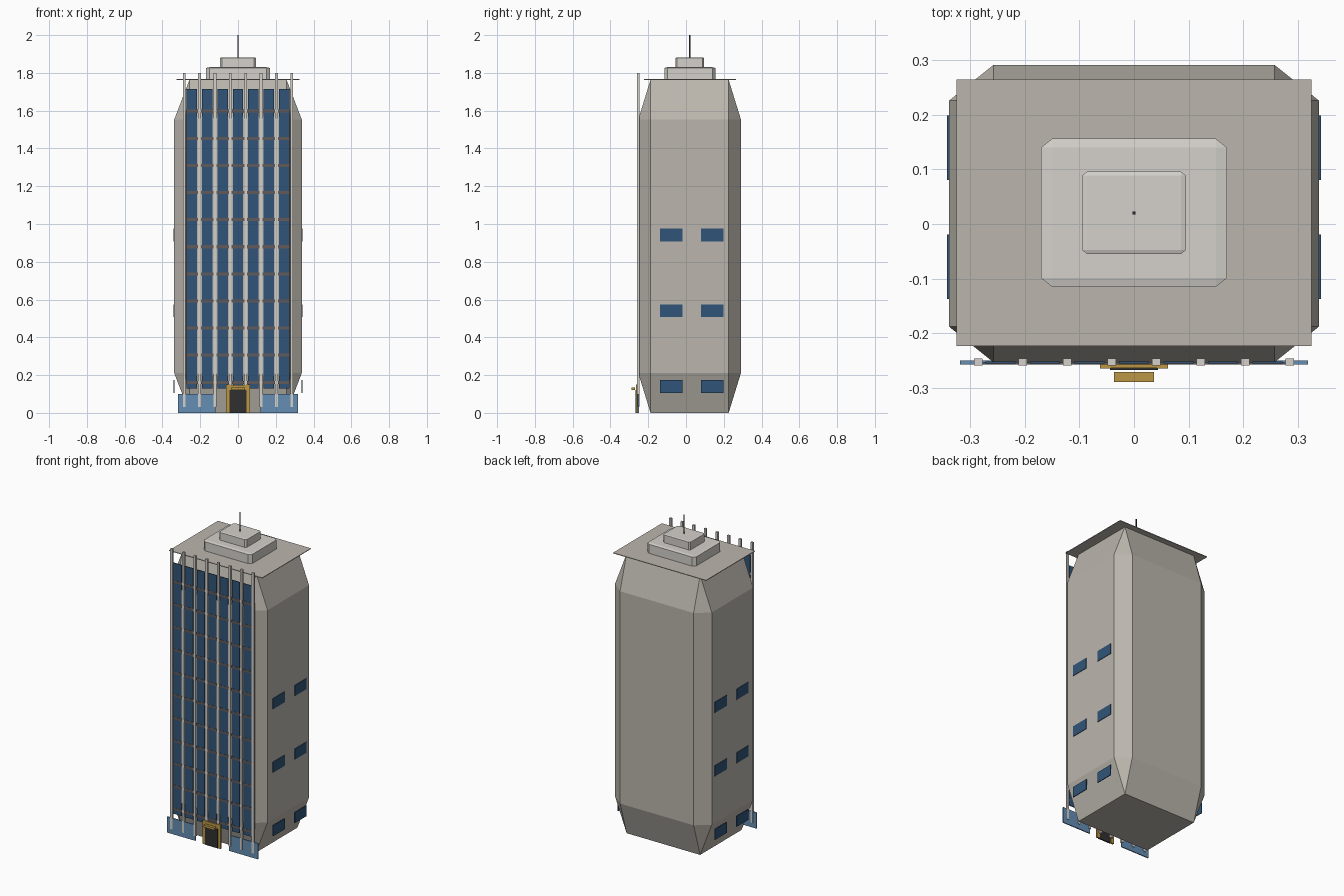
import bpy, bmesh

if "Cube" in bpy.data.objects:
    bpy.data.objects.remove(bpy.data.objects["Cube"])


def material(name, rgb):
    m = bpy.data.materials.new(name)
    m.diffuse_color = (*rgb, 1)
    m.use_nodes = True
    m.node_tree.nodes["Principled BSDF"].inputs["Base Color"].default_value = m.diffuse_color
    return m


STONE = material("stone", (0.50, 0.47, 0.42))
PALE = material("pale_stone", (0.66, 0.64, 0.60))
GLASS = material("dark_glass", (0.03, 0.09, 0.19))
LOBBY = material("lobby_glass", (0.13, 0.27, 0.45))
BROWN = material("spandrel_brown", (0.12, 0.10, 0.10))
GOLD = material("brass", (0.50, 0.31, 0.06))
DARK = material("door_dark", (0.03, 0.03, 0.03))


def box(name, x, y, z, mat, bevel=0.0):
    """Box from (min, max) ranges; bevel is a fraction of each dimension."""
    bm = bmesh.new()
    bmesh.ops.create_cube(bm, size=1)
    if bevel:
        bmesh.ops.bevel(bm, geom=bm.edges[:], offset=bevel, segments=1,
                        profile=0.5, affect='EDGES')
    for v in bm.verts:
        for i, (lo, hi) in enumerate((x, y, z)):
            v.co[i] = lo + (v.co[i] + 0.5) * (hi - lo)
    me = bpy.data.meshes.new(name)
    bm.to_mesh(me)
    bm.free()
    me.materials.append(mat)
    ob = bpy.data.objects.new(name, me)
    bpy.context.collection.objects.link(ob)
    return ob


def around(c, w):
    return (c - w / 2, c + w / 2)


# Tower with large chamfers, roof slab, stepped penthouse and mast
box("tower_body", (-0.338, 0.338), (-0.253, 0.291), (0, 1.764), STONE, 0.12)
box("roof_slab", (-0.325, 0.325), (-0.223, 0.264), (1.763, 1.767), STONE)
box("penthouse_lower", (-0.17, 0.17), (-0.115, 0.156), (1.765, 1.83), PALE, 0.06)
box("penthouse_upper", (-0.095, 0.095), (-0.055, 0.096), (1.828, 1.882), PALE, 0.05)
box("mast", around(0, 0.006), around(0.02, 0.006), (1.88, 2.0), DARK)

# Front curtain wall: fins, tall glass strips and spandrels
STEP = 0.0814
for i in range(8):
    box(f"front_fin_{i}", around((i - 3.5) * STEP, 0.015), (-0.259, -0.246),
        (0.03, 1.80), PALE)
for i in range(7):
    box(f"front_glass_{i}", around((i - 3) * STEP, 0.055), (-0.2555, -0.251),
        (0.13, 1.715), GLASS)
for i in range(11):
    box(f"spandrel_{i}", (-0.275, 0.275), (-0.2565, -0.252),
        around(0.162 + i * 0.1435, 0.016), BROWN)

# Lobby glass and side windows, mirrored left and right
for s, side in ((-1, "left"), (1, "right")):
    box(f"lobby_glass_{side}", around(s * 0.218, 0.2), (-0.2565, -0.250),
        (0, 0.10), LOBBY)
    box(f"door_jamb_{side}", around(s * 0.0525, 0.02), (-0.264, -0.254),
        (0, 0.15), GOLD)
    for r, z in enumerate((0.14, 0.541, 0.942)):
        for c, y in enumerate((-0.078, 0.139)):
            box(f"side_window_{side}_{r}_{c}", around(s * 0.339, 0.005),
                around(y, 0.118), around(z, 0.067), GLASS)

# Entrance
box("door_lintel", (-0.0625, 0.0625), (-0.2635, -0.254), (0.12, 0.148), GOLD)
box("door", (-0.044, 0.044), (-0.267, -0.258), (0, 0.12), DARK)
box("entrance_canopy", (-0.037, 0.037), (-0.289, -0.271), (0.12, 0.135), GOLD)
